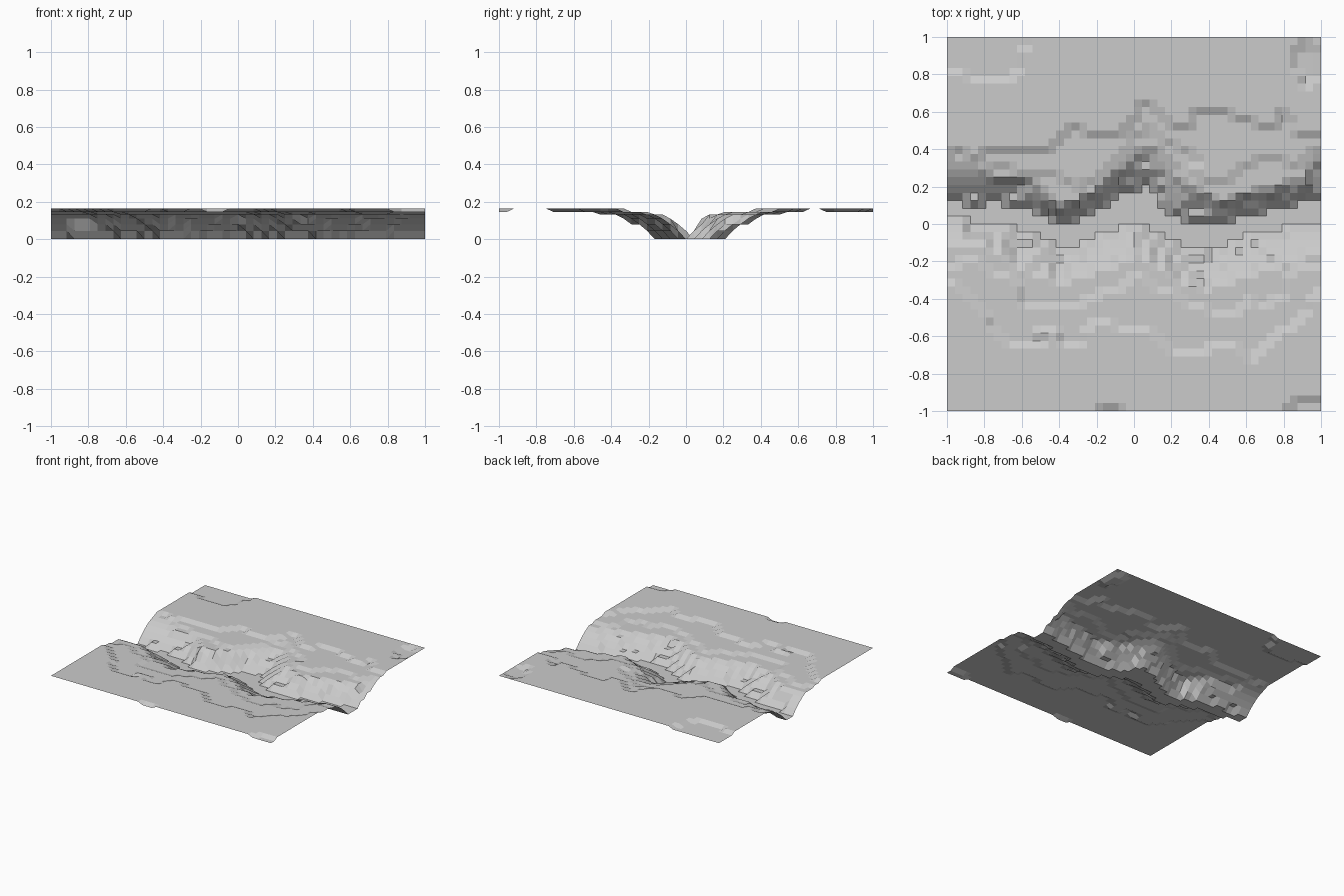
import bpy, bmesh
from mathutils import Vector, noise

if "Cube" in bpy.data.objects:
    bpy.data.objects.remove(bpy.data.objects["Cube"])

N = 48            # grid cells per side
LEVELS = [0.0, 0.045, 0.08, 0.11, 0.132, 0.146, 0.165]

# Canyon contour lines: y position at x = -1, -0.9 ... 1
north_foot = [.10, .10, .10, .10, .10, .04, -.01, .01, .06, .11, .16,
              .15, .02, -.02, -.02, .00, .04, .06, .08, .09, .10]
north_wall = [.30, .29, .28, .27, .26, .18, .11, .12, .18, .28, .40,
              .45, .32, .20, .14, .14, .18, .20, .21, .25, .36]
north_rim = [.40, .42, .42, .42, .41, .44, .54, .54, .53, .52, .64,
             .66, .60, .62, .70, .72, .64, .62, .60, .56, .50]
south_foot = [.05, .03, .00, .00, -.01, -.09, -.12, -.10, -.05, .00, .03,
              -.03, -.09, -.12, -.11, -.09, -.08, -.02, .00, .03, .03]
south_wall = [-.14, -.13, -.12, -.15, -.24, -.29, -.32, -.30, -.26, -.22, -.20,
              -.22, -.26, -.33, -.36, -.33, -.28, -.24, -.21, -.17, -.15]
south_rim = [-.37, -.42, -.52, -.66, -.70, -.68, -.66, -.65, -.61, -.59, -.62,
             -.66, -.80, -.76, -.76, -.79, -.78, -.79, -.67, -.60, -.40]


def sample(line, x):
    t = (x + 1) * 10
    i = min(int(t), 19)
    return line[i] + (line[i + 1] - line[i]) * (t - i)


def ramp(v, a, b):
    return max(0.0, min(1.0, (v - a) / (b - a)))


def rough(x, y, freq, seed):
    return noise.noise(Vector((x * freq, y * freq, seed)))


def height(x, y):
    yy = y + 0.035 * rough(x, y, 9, 3.7)
    nf, nw, nr = (sample(c, x) for c in (north_foot, north_wall, north_rim))
    sf, sw, sr = (sample(c, x) for c in (south_foot, south_wall, south_rim))
    if yy > (nf + sf) / 2:
        wall, shelf = ramp(yy, nf, nw), ramp(yy, nw, nr)
    else:
        wall, shelf = ramp(-yy, -sf, -sw), ramp(-yy, -sw, -sr)
    h = 0.132 * wall + 0.028 * shelf
    if 0 < shelf < 1:
        h += 0.006 * rough(x, y, 7, 1.3)
    if shelf >= 1:
        h = 0.165
    # shallow hollows on the plateau edges
    for cx, cy, rx, ry in ((-.83, .95, .26, .18), (.92, .85, .06, .12),
                           (.92, -1, .10, .06), (-.12, -1, .05, .04)):
        d = ((x - cx) / rx) ** 2 + ((y - cy) / ry) ** 2
        if d + 0.6 * rough(x, y, 8, 5.1) < 1:
            h = 0.146
    return min(LEVELS, key=lambda lv: abs(lv - h))


# Terraced canyon ground as one faceted grid sheet
bm = bmesh.new()
bmesh.ops.create_grid(bm, x_segments=N, y_segments=N, size=1)
for v in bm.verts:
    v.co.z = height(v.co.x, v.co.y)
bm.normal_update()
mesh = bpy.data.meshes.new("canyon_terrain")
bm.to_mesh(mesh)
bm.free()
terrain = bpy.data.objects.new("canyon_terrain", mesh)
bpy.context.collection.objects.link(terrain)
